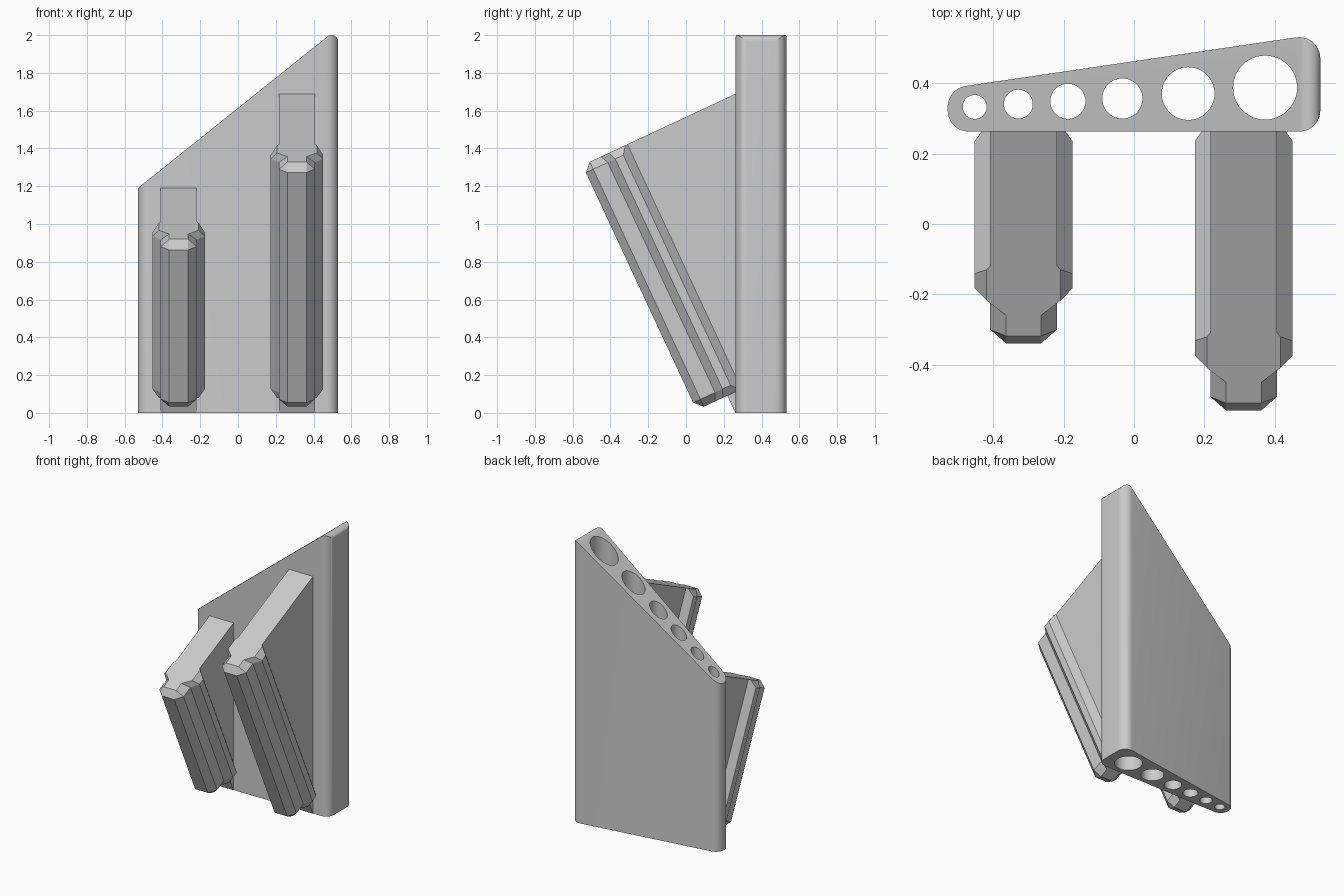
import bpy, bmesh, math
from mathutils import Vector

cube = bpy.data.objects.get("Cube")
if cube:
    bpy.data.objects.remove(cube, do_unlink=True)

# Single plastic colour
grey = bpy.data.materials.new("plain_grey")
grey.use_nodes = True
colour = (0.6, 0.6, 0.6, 1)
grey.diffuse_color = colour
grey.node_tree.nodes["Principled BSDF"].inputs["Base Color"].default_value = colour

TILT = math.radians(25)
FRONT_Y = 0.263


def make_object(name, bm):
    bmesh.ops.remove_doubles(bm, verts=bm.verts, dist=1e-5)
    bmesh.ops.recalc_face_normals(bm, faces=bm.faces)
    mesh = bpy.data.meshes.new(name)
    bm.to_mesh(mesh)
    bm.free()
    mesh.materials.append(grey)
    obj = bpy.data.objects.new(name, mesh)
    bpy.context.collection.objects.link(obj)
    return obj


def loft(name, loops):
    """Skin matching loops of points and cap both ends."""
    bm = bmesh.new()
    rings = [[bm.verts.new(p) for p in loop] for loop in loops]
    n = len(rings[0])
    for a, b in zip(rings, rings[1:]):
        for i in range(n):
            j = (i + 1) % n
            bm.faces.new((a[i], a[j], b[j], b[i]))
    bm.faces.new(rings[0])
    bm.faces.new(rings[-1])
    return make_object(name, bm)


def rounded(corners, steps=10):
    """Outline from (x, y, radius) corners."""
    points = []
    for i, (x, y, r) in enumerate(corners):
        p = Vector((x, y))
        if r == 0:
            points.append(p)
            continue
        a = (Vector(corners[i - 1][:2]) - p).normalized()
        b = (Vector(corners[(i + 1) % len(corners)][:2]) - p).normalized()
        half = a.angle(b) / 2
        centre = p + (a + b).normalized() * r / math.sin(half)
        start = (p + a * r / math.tan(half) - centre).normalized()
        end = (p + b * r / math.tan(half) - centre).normalized()
        points += [centre + r * start.slerp(end, k / steps).normalized()
                   for k in range(steps + 1)]
    return points


def boolean(obj, cutter, operation):
    mod = obj.modifiers.new(operation.title(), 'BOOLEAN')
    mod.object = cutter
    mod.operation = operation
    mod.solver = 'EXACT'
    bpy.context.view_layer.objects.active = obj
    bpy.ops.object.modifier_apply(modifier=mod.name)
    bpy.data.objects.remove(cutter, do_unlink=True)


# Tapered holder block with rounded upright edges
plan = rounded([(-0.53, FRONT_Y, 0.06), (0.53, FRONT_Y, 0.06),
                (0.53, 0.541, 0.06), (-0.53, 0.385, 0.06)])
block = loft("holder_block", [[(p.x, p.y, z) for p in plan] for z in (0, 2.2)])

# Sloping top with a small rounded peak
side = rounded([(-0.7, -0.5, 0), (0.5302, -0.5, 0),
                (0.5302, 2.038, 0.035), (-0.7, 1.054, 0)])
envelope = loft("slope_cutter", [[(p.x, y, p.y) for p in side] for y in (0, 1)])
boolean(block, envelope, 'INTERSECT')

# Row of graduated through holes: x, y, radius
holes = [(-0.453, 0.333, 0.034), (-0.329, 0.341, 0.041), (-0.188, 0.349, 0.05),
         (-0.033, 0.357, 0.057), (0.154, 0.371, 0.075), (0.373, 0.388, 0.091)]
for x, y, r in holes:
    circle = [(x + r * math.cos(t), y + r * math.sin(t))
              for t in (math.tau * k / 48 for k in range(48))]
    drill = loft("hole_cutter", [[(*c, z) for c in circle] for z in (-0.2, 2.4)])
    boolean(block, drill, 'DIFFERENCE')

bpy.ops.object.select_all(action='DESELECT')
block.select_set(True)
bpy.context.view_layer.objects.active = block
bpy.ops.object.shade_smooth_by_angle(angle=math.radians(30))

# Rail section (half width, depth): full size and chamfered end
FULL = [(0.05, -0.057), (0.095, -0.1), (0.095, -0.185),
        (0.139, -0.229), (0.139, -0.276), (0.095, -0.32)]
END = [(0.05, -0.1), (0.05, -0.1), (0.05, -0.165),
       (0.105, -0.211), (0.105, -0.308), (0.095, -0.32)]
CHAMFER = 0.043


def tilted(x, u, v):
    """u runs up the leaning rail, v points out of its face."""
    s, c = math.sin(TILT), math.cos(TILT)
    return (x, -s * u - c * v, c * u - s * v)


def make_arm(label, cx, top):
    # Leaning rail with chamfered ends
    bottom = -0.01
    loops = []
    for u, half in ((bottom, END), (bottom + CHAMFER, FULL),
                    (top - CHAMFER, FULL), (top, END)):
        section = half + [(-h, v) for h, v in reversed(half)]
        loops.append([tilted(cx + h, u, v) for h, v in section])
    loft(label + "_rail", loops)

    # Triangular web joining the rail to the block
    s, c = math.sin(TILT), math.cos(TILT)
    back, face = FRONT_Y + 0.007, -0.237
    web = [tilted(0, top, -(back + s * top) / c), tilted(0, top, face),
           tilted(0, face * s / c, face), (0, back, 0)]
    loft(label + "_web", [[(cx + w, y, z) for _, y, z in web] for w in (-0.095, 0.095)])


make_arm("right_short", -0.314, 0.968)
make_arm("left_tall", 0.312, 1.42)
